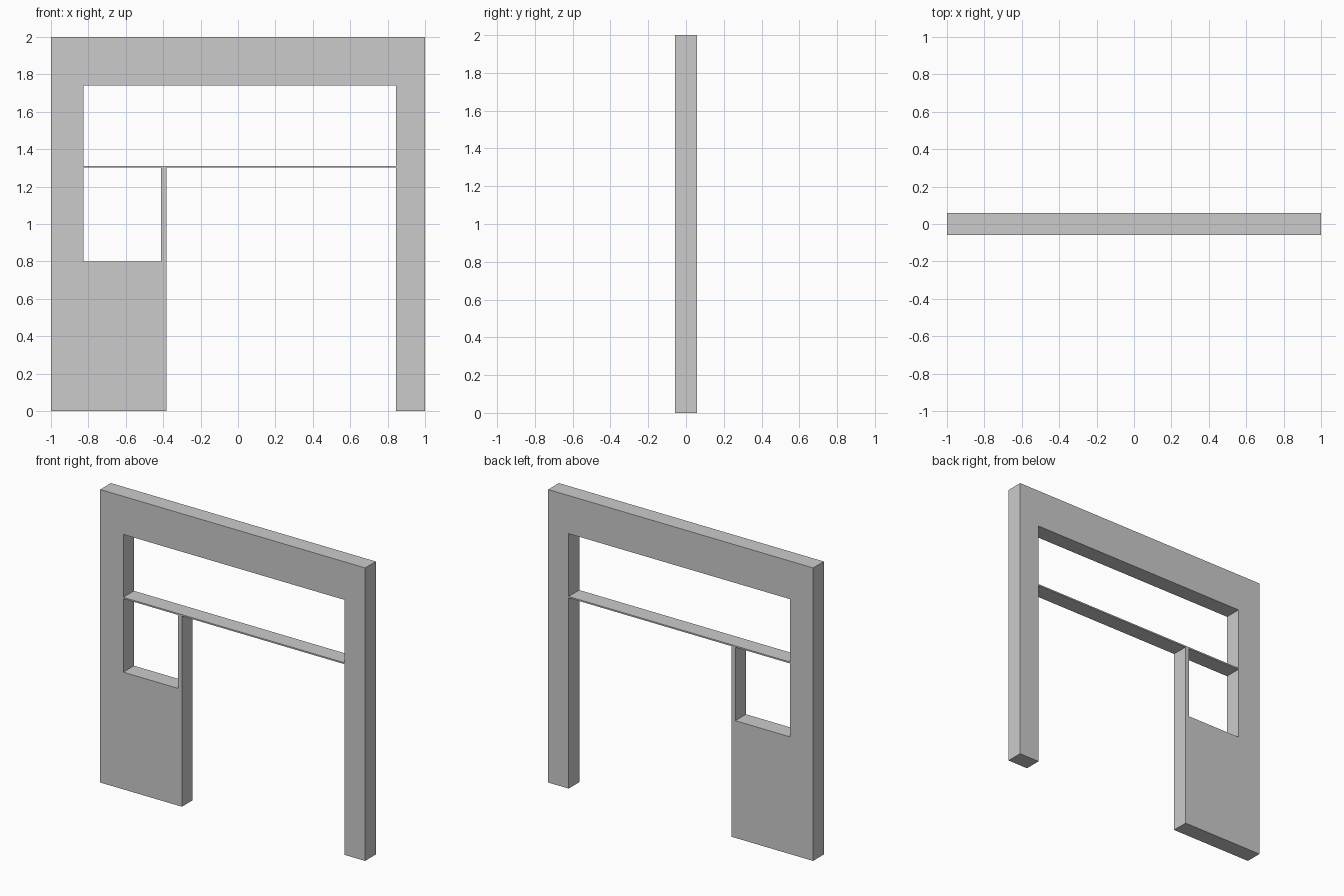
import bpy, bmesh
from mathutils import Vector

if "Cube" in bpy.data.objects:
    bpy.data.objects.remove(bpy.data.objects["Cube"])

HALF_DEPTH = 0.0575
LEFT, RIGHT = -0.826, 0.846      # inner faces of the two side walls
POST_L, POST_R = -0.413, -0.383  # slim post between window and doorway
BAR_LOW, BAR_TOP = 1.301, 1.311  # thin transom bar
SILL, HEAD = 0.80, 1.74


def rect(x0, z0, x1, z1):
    return [(x0, z0), (x1, z0), (x1, z1), (x0, z1)]


# Outer outline, running around the open doorway
outline = [(-1, 0), (POST_R, 0), (POST_R, BAR_LOW), (RIGHT, BAR_LOW),
           (RIGHT, 0), (1, 0), (1, 2), (-1, 2)]
# Openings: transom light and side window
transom_opening = rect(LEFT, BAR_TOP, RIGHT, HEAD)
window_opening = rect(LEFT, SILL, POST_L, BAR_LOW)

# Front face filled with its holes
bm = bmesh.new()
for loop in (outline, transom_opening, window_opening):
    vs = [bm.verts.new((x, -HALF_DEPTH, z)) for x, z in loop]
    for a, b in zip(vs, vs[1:] + vs[:1]):
        bm.edges.new((a, b))
bmesh.ops.triangle_fill(bm, edges=bm.edges[:], use_beauty=True,
                        normal=Vector((0, -1, 0)))

# Wall thickness
ret = bmesh.ops.extrude_face_region(bm, geom=bm.faces[:], use_keep_orig=True)
moved = [g for g in ret["geom"] if isinstance(g, bmesh.types.BMVert)]
bmesh.ops.translate(bm, verts=moved, vec=(0, 2 * HALF_DEPTH, 0))
bmesh.ops.recalc_face_normals(bm, faces=bm.faces[:])

mesh = bpy.data.meshes.new("door_wall_frame")
bm.to_mesh(mesh)
bm.free()
bpy.context.collection.objects.link(bpy.data.objects.new("door_wall_frame", mesh))
